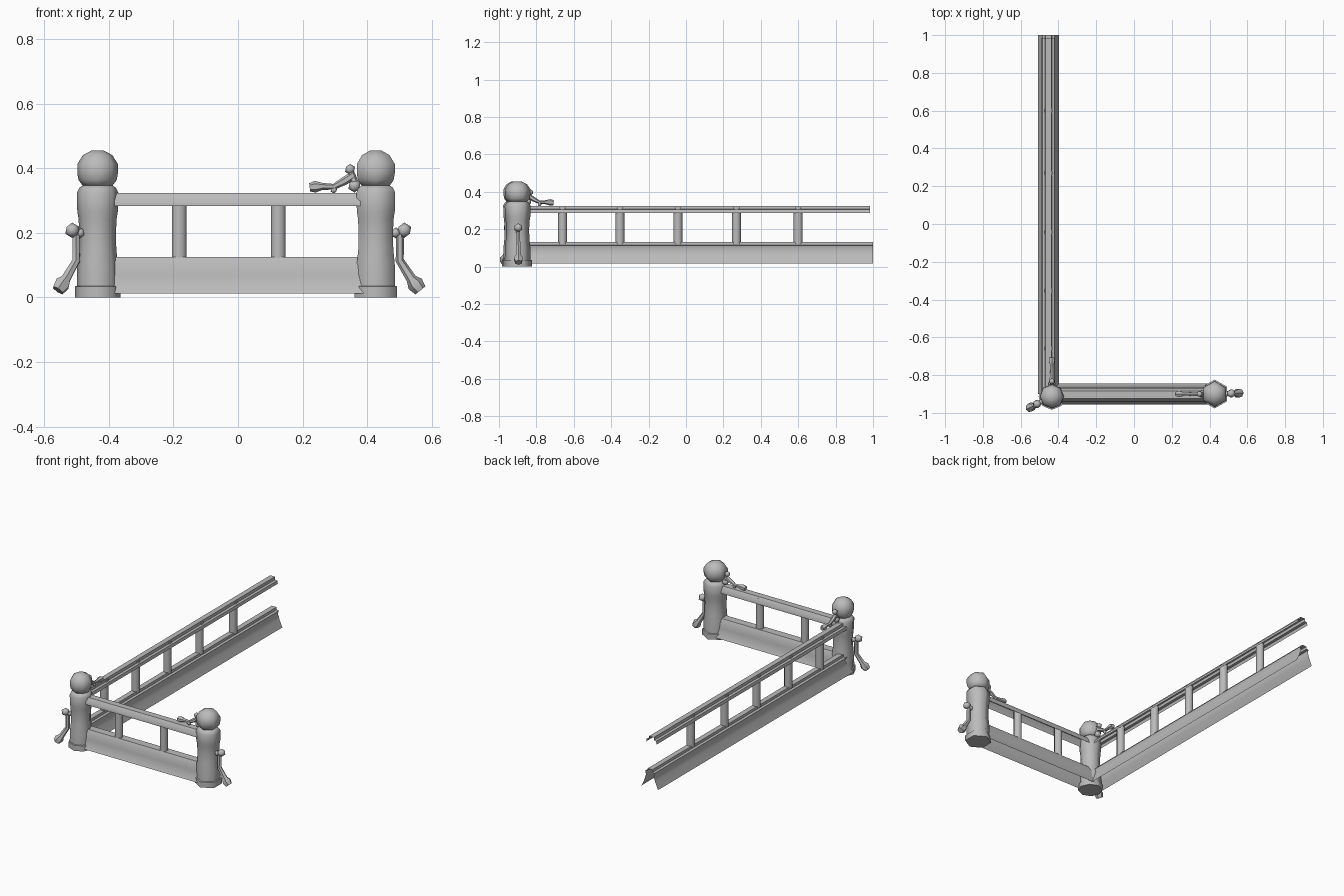
import bpy, bmesh, math
from mathutils import Vector

if "Cube" in bpy.data.objects:
    bpy.data.objects.remove(bpy.data.objects["Cube"])

grey = bpy.data.materials.new("stone_grey")
grey.use_nodes = True
grey.diffuse_color = (0.5, 0.5, 0.5, 1)
grey.node_tree.nodes["Principled BSDF"].inputs["Base Color"].default_value = (0.5, 0.5, 0.5, 1)


def finish(name, bm, angle):
    """Turn a bmesh into a smooth shaded object with sharp edges kept."""
    bmesh.ops.recalc_face_normals(bm, faces=bm.faces)
    mesh = bpy.data.meshes.new(name)
    bm.to_mesh(mesh)
    bm.free()
    mesh.materials.append(grey)
    mesh.shade_smooth()
    mesh.set_sharp_from_angle(angle=math.radians(angle))
    obj = bpy.data.objects.new(name, mesh)
    bpy.context.collection.objects.link(obj)
    return obj


def tube(bm, path, sides):
    """Capped tube through (point, radius) pairs."""
    pts = [Vector(p) for p, r in path]
    rings = []
    for i, (p, r) in enumerate(path):
        along = pts[min(i + 1, len(pts) - 1)] - pts[max(i - 1, 0)]
        rot = along.to_track_quat('Z', 'Y')
        ring = []
        for k in range(sides):
            a = math.pi / 2 + math.tau * k / sides
            ring.append(bm.verts.new(pts[i] + rot @ Vector((r * math.cos(a), r * math.sin(a), 0))))
        rings.append(ring)
    for low, high in zip(rings, rings[1:]):
        for k in range(sides):
            n = (k + 1) % sides
            bm.faces.new((low[k], low[n], high[n], high[k]))
    bm.faces.new(rings[0][::-1])
    bm.faces.new(rings[-1])


def post(name, x, y, radius, sides):
    # Plinth, waisted shaft, collar and neck as (relative radius, height)
    shaft = [(1.12, 0), (1.12, .034), (1.02, .036), (1.0, .1), (.92, .15), (.9, .2),
             (.94, .245), (1.0, .268), (1.02, .325), (.9, .34), (.7, .348)]
    ball = [(.72, .345), (.94, .364), (1.0, .385), (1.0, .413), (.72, .441), (.3, .455)]
    for part, profile in (("_shaft", shaft), ("_ball", ball)):
        bm = bmesh.new()
        tube(bm, [((x, y, z), radius * r) for r, z in profile], sides)
        finish(name + part, bm, 62)


def arm(name, x, y, heading, tubes, knobs):
    """Bent rod with knobs, laid out as (distance, height) from the post axis."""
    c, s = math.cos(math.radians(heading)), math.sin(math.radians(heading))

    def place(d, z):
        return Vector((x + c * d, y + s * d, z))

    bm = bmesh.new()
    for path in tubes:
        tube(bm, [(place(d, z), r) for d, z, r in path], 6)
    for d, z, r in knobs:
        geo = bmesh.ops.create_icosphere(bm, subdivisions=1, radius=r)
        bmesh.ops.translate(bm, verts=geo["verts"], vec=place(d, z))
    finish(name, bm, 50)


def rail(name, half, start, end, offset, along_y, angle=35):
    """Open moulding: mirrored half profile swept along x or y."""
    profile = [(-w, z) for w, z in half] + [(w, z) for w, z in reversed(half)]
    bm = bmesh.new()
    rows = []
    for t in (start, end):
        rows.append([bm.verts.new((offset + w, t, z) if along_y else (t, offset + w, z))
                     for w, z in profile])
    for i in range(len(profile) - 1):
        bm.faces.new((rows[0][i], rows[0][i + 1], rows[1][i + 1], rows[1][i]))
    obj = finish(name, bm, angle)
    # Make the shell face outwards: its flat top must point up
    if obj.data.polygons[len(half) - 1].normal.z < 0:
        obj.data.flip_normals()


def baluster(name, x, y, low, high):
    bm = bmesh.new()
    tube(bm, [((x, y, low), .024), ((x, y, high), .024)], 10)
    finish(name, bm, 50)


# Corner and end posts
LEFT, RIGHT = (-.435, -.913), (.427, -.9)
post("corner_post", *LEFT, .063, 8)
post("end_post", *RIGHT, .068, 6)

# Hanging arms on the outside, resting arms on the rails
hanging = [[(.07, .212, .011), (.075, .18, .012), (.074, .115, .013),
            (.11, .058, .016), (.122, .042, .026), (.138, .022, .02)]]
resting = [[(.205, .341, .013), (.188, .343, .018), (.165, .344, .011), (.13, .343, .009),
            (.095, .362, .013), (.068, .38, .012)],
           [(.08, .395, .01), (.062, .345, .013)]]
for side, spot, out, inward in (("corner", LEFT, 207, 90), ("end", RIGHT, 2, 180)):
    arm(side + "_hanging_arm", *spot, out, hanging, [(.088, .208, .024), (.062, .2, .017)])
    arm(side + "_resting_arm", *spot, inward, resting,
        [(.08, .397, .017), (.066, .346, .021), (.13, .333, .011)])

# Front rails and balusters
rail("front_base_rail", [(.055, .012), (.044, .035), (.038, .07), (.036, .1), (.024, .125)],
     -.42, .41, -.9, False, 50)
rail("front_top_rail", [(.036, .283), (.036, .298), (.02, .323)], -.42, .41, -.905, False)
for i, x in enumerate((-.182, .125)):
    baluster(f"front_baluster_{i + 1}", x, -.902, .12, .315)

# Side rails and balusters
rail("side_base_rail", [(.056, .015), (.036, .06), (.026, .093), (.032, .112), (.018, .115), (.016, .13)],
     -.9, 1.0, -.453, True)
rail("side_top_rail", [(.036, .286), (.032, .304), (.018, .307), (.016, .324)],
     -.9, .985, -.453, True)
for i, y in enumerate((-.66, -.353, -.043, .27, .6)):
    baluster(f"side_baluster_{i + 1}", -.453, y, .12, .315)
